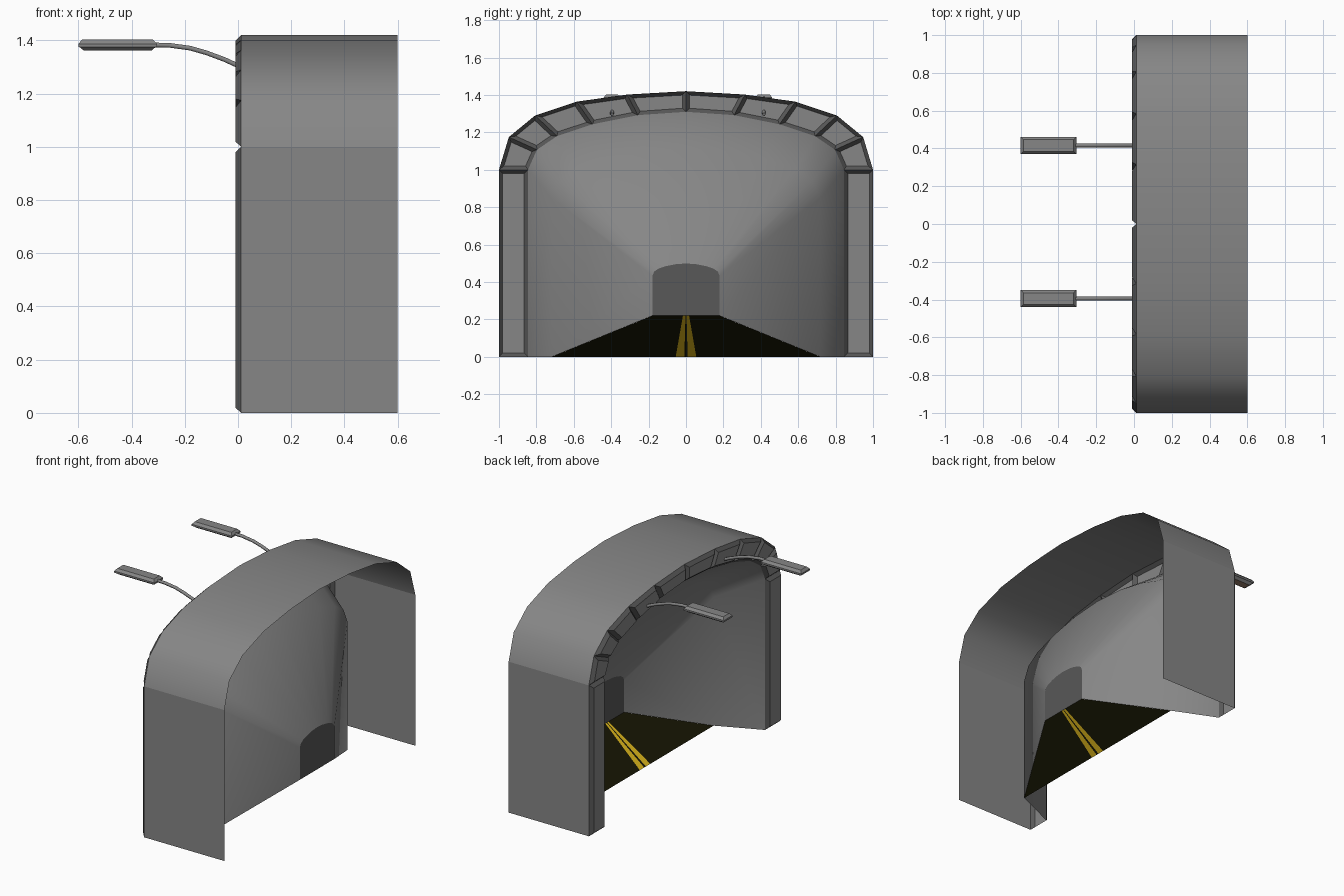
import bpy, bmesh, math

if "Cube" in bpy.data.objects:
    bpy.data.objects.remove(bpy.data.objects["Cube"])


def material(name, rgb):
    m = bpy.data.materials.new(name)
    m.diffuse_color = (*rgb, 1)
    m.use_nodes = True
    m.node_tree.nodes["Principled BSDF"].inputs["Base Color"].default_value = m.diffuse_color
    return m


CONCRETE = material("concrete_grey", (0.24, 0.24, 0.24))
DARK = material("dark_grey", (0.098, 0.098, 0.098))
ASPHALT = material("asphalt_black", (0.009, 0.0085, 0.0012))
YELLOW = material("line_yellow", (0.75, 0.49, 0.012))
LENS = material("lens_brown", (0.32, 0.21, 0.15))


def make(name, verts, faces, mats, smooth=None):
    me = bpy.data.meshes.new(name)
    me.from_pydata(verts, [], faces)
    for m in mats:
        me.materials.append(m)
    ob = bpy.data.objects.new(name, me)
    bpy.context.collection.objects.link(ob)
    if smooth:
        bpy.ops.object.select_all(action='DESELECT')
        ob.select_set(True)
        bpy.context.view_layer.objects.active = ob
        bpy.ops.object.shade_smooth_by_angle(angle=math.radians(smooth))
    return ob


def loft(loops, flip=False, closed=False):
    """Bridge equally long point loops with quads."""
    n = len(loops[0])
    verts = [p for l in loops for p in l]
    faces = []
    for k in range(len(loops) - 1):
        for i in range(n if closed else n - 1):
            j = (i + 1) % n
            f = (k * n + i, k * n + j, (k + 1) * n + j, (k + 1) * n + i)
            faces.append(f[::-1] if flip else f)
    return verts, faces


def arch(half):
    """Full arch from the +y half profile, running from -y to +y."""
    return [(-y, z) for y, z in half] + [(y, z) for y, z in half[-2::-1]]


def section(profile, x, s=1, dz=0):
    return [(x, y * s, z * s + dz) for y, z in profile]


OUTER = arch([(1, 0), (1, 1), (.947, 1.175), (.807, 1.29), (.585, 1.364), (.315, 1.402), (0, 1.42)])
INNER = arch([(.845, 0), (.845, 1), (.797, 1.107), (.69, 1.18), (.5, 1.243), (.257, 1.292), (0, 1.31)])
FRONT, MID, END = .012, .3, .58

# outer shell, with the flat legs kept crisp against the smooth arch
shell = make("tunnel_shell", *loft([section(OUTER, FRONT), section(OUTER, .6)], flip=True), [CONCRETE], 40)
for e in shell.data.edges:
    a, b = (shell.data.vertices[i].co for i in e.vertices)
    if abs(a.z - 1) < .001 and abs(b.z - 1) < .001:
        e.use_edge_sharp = True

# portal ring: every block is inset and pushed forward, its chamfer is dark
ring = make("portal_ring", *loft([section(OUTER, FRONT), section(INNER, FRONT)]), [CONCRETE, DARK])
bm = bmesh.new()
bm.from_mesh(ring.data)
rims = bmesh.ops.inset_individual(bm, faces=bm.faces[:], thickness=.02, depth=.022, use_even_offset=True)
for f in rims["faces"]:
    f.material_index = 1
bm.to_mesh(ring.data)
bm.free()

# inner lining narrowing to the far end
mid = section(INNER, MID, .85)
end = section(INNER, END, .213, .22)
make("tunnel_lining", *loft([section(INNER, FRONT), mid, end]), [CONCRETE], 60)

# dark wall closing the far end
make("tunnel_end", end, [tuple(range(len(end)))], [DARK])

# rising road with two yellow lines
cols = [-.718, -.055, -.009, .009, .055, .718]
road = make("road", *loft([[(MID, y, 0) for y in cols],
                           [(END, y * (.25 if abs(y) > .1 else .3), .22) for y in cols]], flip=True),
            [ASPHALT, YELLOW])
for i in (1, 3):
    road.data.polygons[i].material_index = 1


# street lamps over the portal
def rect(z, y, inset):
    x0, x1, w = -.6 + inset, -.305 - inset, .045 - inset
    return [(x0, y - w, z), (x1, y - w, z), (x1, y + w, z), (x0, y + w, z)]


def lamp(name, y):
    v, f = loft([rect(1.362, y, .02), rect(1.374, y, .006), rect(1.376, y, 0),
                 rect(1.387, y, 0), rect(1.403, y, .014)], closed=True)
    f += [(16, 17, 18, 19), (3, 2, 1, 0)]
    head = make(name + "_head", v, f, [CONCRETE, LENS])
    head.data.polygons[17].material_index = 1

    # bent arm
    cu = bpy.data.curves.new(name + "_arm", 'CURVE')
    cu.dimensions = '3D'
    cu.bevel_depth = .010
    cu.bevel_resolution = 1
    cu.use_fill_caps = True
    path = [(-.32, 1.383), (-.26, 1.382), (-.18, 1.371), (-.12, 1.354), (-.05, 1.328), (0, 1.305), (.02, 1.296)]
    sp = cu.splines.new('POLY')
    sp.points.add(len(path) - 1)
    for p, (x, z) in zip(sp.points, path):
        p.co = (x, y, z, 1)
    cu.materials.append(CONCRETE)
    arm = bpy.data.objects.new(name + "_arm", cu)
    bpy.context.collection.objects.link(arm)
    bpy.ops.object.select_all(action='DESELECT')
    arm.select_set(True)
    bpy.context.view_layer.objects.active = arm
    bpy.ops.object.convert(target='MESH')


lamp("left_lamp", .416)
lamp("right_lamp", -.395)
